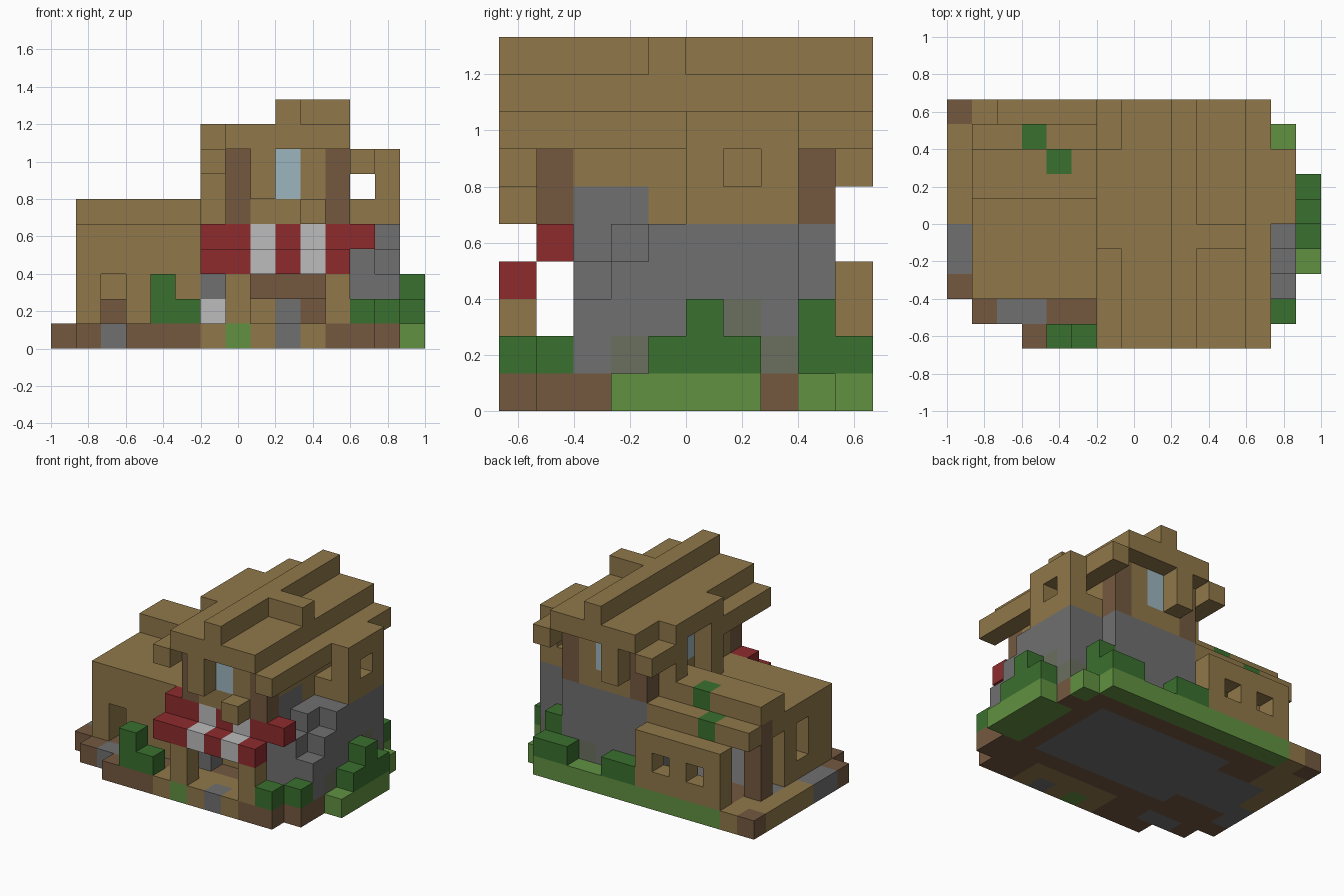
import bpy
import bmesh
from mathutils import Vector

cube = bpy.data.objects.get("Cube")
if cube:
    bpy.data.objects.remove(cube, do_unlink=True)

CELL = 2 / 15
OFFSET = Vector((-1, -CELL * 5, 0))


def material(name, hex_code):
    def linear(c):
        return c / 12.92 if c <= 0.04045 else ((c + 0.055) / 1.055) ** 2.4
    rgba = [linear(int(hex_code[n:n + 2], 16) / 255) for n in (0, 2, 4)] + [1]
    mat = bpy.data.materials.new(name)
    mat.use_nodes = True
    mat.diffuse_color = rgba
    bsdf = mat.node_tree.nodes["Principled BSDF"]
    bsdf.inputs["Base Color"].default_value = rgba
    bsdf.inputs["Roughness"].default_value = 0.9
    return mat


TIMBER = material("timber", "90784A")
EARTH = material("earth_brown", "745940")
STONE = material("stone_grey", "707070")
MOSS = material("mossy_stone", "6B705F")
LEAF = material("leaf_green", "3A702E")
GRASS = material("grass_green", "629142")
RED = material("awning_red", "8F2B2D")
WHITE = material("awning_white", "BCBCBC")
GLASS = material("window_blue", "9CB5BF")

grid = {}  # cell -> (part, material)


def span(v):
    return range(v, v + 1) if isinstance(v, int) else range(v[0], v[1] + 1)


def fill(part, mat, x, y, z):
    """Fill an inclusive range of cells; mat None carves it away."""
    for i in span(x):
        for j in span(y):
            for k in span(z):
                if mat is None:
                    grid.pop((i, j, k), None)
                else:
                    grid[i, j, k] = (part, mat)


def carve(x, y, z):
    fill("", None, x, y, z)


# Ground slab, stepped outline
g = "ground"
fill(g, EARTH, (3, 12), 0, 0)
fill(g, EARTH, (1, 13), 1, 0)
fill(g, EARTH, (0, 13), (2, 8), 0)
fill(g, EARTH, (0, 12), 9, 0)
fill(g, STONE, (4, 11), (3, 7), 0)
fill(g, STONE, (2, 3), 1, 0)
fill(g, STONE, 0, (3, 4), 0)
fill(g, STONE, (1, 3), (4, 6), 0)
fill(g, TIMBER, 0, (5, 8), 0)
fill(g, TIMBER, 1, (7, 9), 0)
fill(g, TIMBER, (6, 10), (0, 1), 0)
fill(g, GRASS, 7, 0, 0)
fill(g, STONE, 9, 0, 0)
fill(g, GRASS, (2, 12), 9, 0)
fill(g, GRASS, 13, (3, 8), 0)
fill(g, GRASS, 14, (3, 6), 0)
fill(g, EARTH, 13, 7, 0)

# Low wing on the left: walls, openings, stepped roof
w = "wing_walls"
fill(w, TIMBER, (1, 6), 2, (1, 4))
fill(w, TIMBER, 1, (3, 7), (1, 4))
fill(w, TIMBER, (2, 6), 9, (1, 3))
carve(2, 2, (1, 2))
carve(1, 4, (2, 3))
carve(1, 6, (1, 3))
for i in (3, 5):
    carve(i, 9, 2)
fill("wing_post", EARTH, 1, 7, (1, 4))
fill("wing_bench", EARTH, 2, 5, 1)
r = "wing_roof"
fill(r, TIMBER, (1, 6), (3, 5), 4)
fill(r, TIMBER, (1, 6), (6, 7), 5)
fill(r, TIMBER, (1, 6), 8, 4)
fill(r, LEAF, 3, 8, 4)
fill(r, LEAF, 4, 7, 5)

# Stone ground floor with shop front
s = "stone_storey"
fill(s, STONE, (7, 11), (2, 8), (1, 4))
fill(s, STONE, 6, 2, (1, 3))
fill(s, WHITE, 6, 2, 1)
fill(s, MOSS, 10, 8, 1)
carve((8, 10), 2, 1)
fill("shop_counter", EARTH, (8, 10), 2, 2)
fill("shop_counter", TIMBER, 8, 3, 1)
fill("shop_counter", EARTH, 10, 3, 1)

# Side bay and stepped buttress
b = "side_bay"
fill(b, STONE, (12, 13), (5, 7), (1, 4))
fill(b, TIMBER, (12, 13), (5, 7), (5, 7))
carve(12, (5, 7), 6)
carve(13, 6, 6)
t = "side_steps"
fill(t, STONE, 12, 2, (1, 3))
fill(t, STONE, 12, (3, 4), (1, 4))
for j in (2, 3, 4):
    fill(t, STONE, 13, j, (1, j))
for j, k in ((3, 1), (6, 2), (7, 1)):
    fill(b, MOSS, 13, j, k)

# Upper storey shell with corner posts and windows
u = "upper_walls"
fill(u, TIMBER, (7, 11), (1, 8), (5, 7))
carve((8, 10), (2, 7), (5, 7))
fill(u, STONE, 11, (2, 3), 5)
for i in (7, 11):
    for j in (1, 8):
        fill("corner_posts", EARTH, i, j, (5, 7))
for j in (1, 8):
    fill("windows", GLASS, 9, j, (6, 7))
fill("windows", GLASS, 7, (5, 6), (6, 7))
for j in (0, 9):
    fill("gable_struts", TIMBER, 8, j, (6, 7))
fill("window_box", TIMBER, 10, 0, 5)

# Stepped main roof, cross ridge and left dormer
m = "main_roof"
for i in (6, 12):
    fill(m, TIMBER, i, (0, 9), 7)
fill(m, TIMBER, (7, 11), (0, 9), 8)
fill(m, TIMBER, 9, (0, 9), 9)
fill(m, TIMBER, (10, 11), 4, 9)
d = "left_dormer"
carve(6, (5, 6), 7)
fill(d, TIMBER, 6, (4, 7), 8)
fill(d, TIMBER, 6, 4, (5, 7))
fill(d, TIMBER, 6, 7, (6, 7))

# Striped awning on two posts
for i in range(6, 13):
    stripe = WHITE if i in (8, 10) else RED
    fill("awning", stripe, i, 1, 4)
    if i < 12:
        fill("awning", stripe, i, 0, 3)
for i in (7, 11):
    fill("awning_posts", TIMBER, i, 0, (1, 2))

# Bushes: cell column and height
for i, j, top in ((4, 0, 2), (5, 0, 1), (12, 0, 1), (13, 1, 1), (14, 4, 1),
                  (14, 5, 2), (14, 6, 1), (12, 8, 2), (11, 9, 1),
                  (12, 9, 1), (7, 9, 1), (8, 9, 1)):
    fill("bushes", LEAF, i, j, (1, top))


def build(part):
    """Make one mesh from the exposed cell faces of a part."""
    bm = bmesh.new()
    mats = []
    for cell, (name, mat) in grid.items():
        if name != part:
            continue
        if mat not in mats:
            mats.append(mat)
        centre = Vector(cell) + Vector((0.5, 0.5, 0.5))
        for axis in range(3):
            for sign in (-1, 1):
                n = Vector((0, 0, 0))
                n[axis] = sign
                if tuple(int(c + a) for c, a in zip(cell, n)) in grid:
                    continue
                a = Vector((n.y, n.z, n.x))
                c = n.cross(a)
                corners = [n + a + c, n - a + c, n - a - c, n + a - c]
                face = bm.faces.new([bm.verts.new((centre + q / 2) * CELL + OFFSET)
                                     for q in corners])
                face.material_index = mats.index(mat)
                face.normal_update()
                if face.normal.dot(n) < 0:
                    face.normal_flip()
    bmesh.ops.remove_doubles(bm, verts=bm.verts[:], dist=0.001)
    mesh = bpy.data.meshes.new(part)
    bm.to_mesh(mesh)
    bm.free()
    for mat in mats:
        mesh.materials.append(mat)
    bpy.context.collection.objects.link(bpy.data.objects.new(part, mesh))


for part_name in sorted({p for p, _ in grid.values()}):
    build(part_name)
